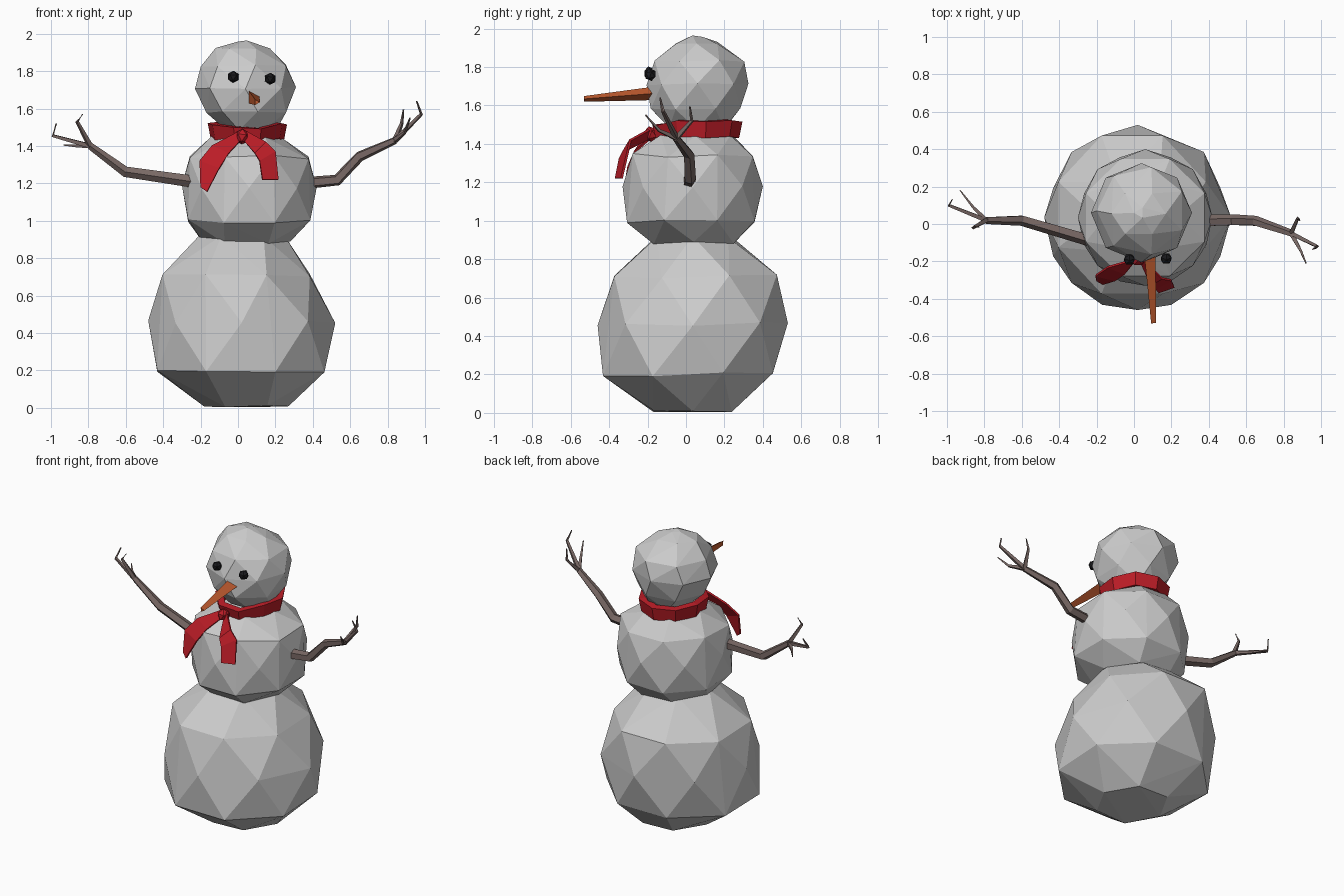
import bpy, bmesh, random
from math import cos, sin, pi
from mathutils import Vector, Euler

if "Cube" in bpy.data.objects:
    bpy.data.objects.remove(bpy.data.objects["Cube"])

random.seed(4)


def paint(name, rgb):
    m = bpy.data.materials.new(name)
    m.diffuse_color = (*rgb, 1)
    m.use_nodes = True
    m.node_tree.nodes["Principled BSDF"].inputs["Base Color"].default_value = m.diffuse_color
    return m


RED = paint("red cloth", (0.50, 0.012, 0.02))
BARK = paint("bark", (0.19, 0.14, 0.13))
ORANGE = paint("carrot", (0.55, 0.11, 0.03))
BLACK = paint("coal", (0.01, 0.01, 0.012))


def finish(name, bm, mat=None):
    bmesh.ops.recalc_face_normals(bm, faces=bm.faces)
    me = bpy.data.meshes.new(name)
    bm.to_mesh(me)
    bm.free()
    ob = bpy.data.objects.new(name, me)
    bpy.context.collection.objects.link(ob)
    if mat:
        me.materials.append(mat)
    return ob


def snowball(name, rings, jitter=0.012):
    """Faceted ball: hull around uneven rings (z, x min, x max, y min, y max, sides)."""
    bm = bmesh.new()
    for i, (z, x0, x1, y0, y1, n) in enumerate(rings):
        grow = 1.0 if i % 2 == 0 else 1.04
        for k in range(n):
            a = 2 * pi * (k + 0.5 * (i % 2)) / n
            bm.verts.new(((x0 + x1) / 2 + grow * (x1 - x0) / 2 * cos(a),
                          (y0 + y1) / 2 + grow * (y1 - y0) / 2 * sin(a),
                          max(0, z + random.uniform(-jitter, jitter))))
    out = bmesh.ops.convex_hull(bm, input=bm.verts)
    bmesh.ops.delete(bm, geom=[v for v in out["geom_interior"] if isinstance(v, bmesh.types.BMVert)],
                     context="VERTS")
    return finish(name, bm)


def lump(name, centre, r, mat):
    """Small rough lump."""
    bm = bmesh.new()
    bmesh.ops.create_icosphere(bm, subdivisions=1, radius=r)
    bmesh.ops.rotate(bm, verts=bm.verts, matrix=Euler((0.2, 0, 0.3)).to_matrix())
    bmesh.ops.translate(bm, verts=bm.verts, vec=centre)
    finish(name, bm, mat)


def tube(bm, pts, radii, sides=4):
    """Tapered stick through a list of points."""
    pts = [Vector(p) for p in pts]
    rings = []
    for i, p in enumerate(pts):
        d = (pts[min(i + 1, len(pts) - 1)] - pts[max(i - 1, 0)]).normalized()
        u = d.cross(Vector((0, 0, 1)))
        u = u.normalized() if u.length > 0.05 else Vector((1, 0, 0))
        w = u.cross(d).normalized()
        rings.append([bm.verts.new(p + radii[i] * (
            u * cos(2 * pi * (k + 0.5) / sides) + w * sin(2 * pi * (k + 0.5) / sides)))
            for k in range(sides)])
    for a, b in zip(rings, rings[1:]):
        for k in range(sides):
            n = (k + 1) % sides
            bm.faces.new((a[k], a[n], b[n], b[k]))
    bm.faces.new(rings[0])
    bm.faces.new(rings[-1])


def arm(name, limb, radii, fingers):
    bm = bmesh.new()
    tube(bm, limb, radii, 5)
    for f in fingers:
        tube(bm, [limb[-1]] + f, [0.017, 0.010, 0.004], 4)
    finish(name, bm, BARK)


# Three snowballs
snowball("bottom_snowball", [
    (0.015, -0.18, 0.27, -0.20, 0.27, 6), (0.20, -0.45, 0.48, -0.45, 0.47, 8),
    (0.46, -0.48, 0.52, -0.46, 0.53, 8), (0.71, -0.42, 0.40, -0.39, 0.49, 8),
    (0.92, -0.20, 0.25, -0.18, 0.25, 6)])
snowball("middle_snowball", [
    (0.88, -0.19, 0.28, -0.20, 0.28, 6), (1.0, -0.28, 0.40, -0.32, 0.37, 8),
    (1.18, -0.30, 0.42, -0.33, 0.40, 8), (1.34, -0.27, 0.39, -0.29, 0.36, 8),
    (1.45, -0.14, 0.24, -0.16, 0.26, 6)])
snowball("head", [
    (1.48, -0.06, 0.20, -0.11, 0.22, 6), (1.58, -0.16, 0.27, -0.18, 0.28, 7),
    (1.71, -0.23, 0.31, -0.205, 0.325, 8), (1.83, -0.19, 0.27, -0.16, 0.30, 7),
    (1.925, -0.12, 0.17, -0.07, 0.18, 6), (1.962, 0.0, 0.06, 0.03, 0.09, 3)], 0.006)

# Coal eyes
for side, c in (("left", (-0.025, -0.19, 1.77)), ("right", (0.172, -0.185, 1.76))):
    lump(side + "_eye", c, 0.033, BLACK)

# Carrot nose
bm = bmesh.new()
tube(bm, [(0.075, -0.12, 1.667), (0.078, -0.20, 1.66), (0.10, -0.53, 1.634)],
     [0.042, 0.038, 0.017], 3)
finish("carrot_nose", bm, ORANGE)

# Stick arms with finger twigs
arm("right_arm", [(0.34, 0.015, 1.2), (0.53, 0.02, 1.218), (0.65, 0.015, 1.345), (0.84, -0.05, 1.43)],
    [0.034, 0.032, 0.029, 0.02],
    [[(0.98, -0.12, 1.57), (0.955, -0.135, 1.64)],
     [(0.89, -0.14, 1.47), (0.92, -0.21, 1.55)],
     [(0.875, 0.03, 1.52), (0.885, 0.02, 1.595)]])
arm("left_arm", [(-0.24, -0.085, 1.21), (-0.6, 0.02, 1.262), (-0.79, 0.02, 1.40)],
    [0.034, 0.03, 0.02],
    [[(-0.99, 0.10, 1.455), (-0.972, 0.13, 1.52)],
     [(-0.86, 0.09, 1.40), (-0.93, 0.18, 1.405)],
     [(-0.86, -0.02, 1.53), (-0.83, -0.015, 1.57)]])

# Scarf band around the neck, dipping at the front
bm = bmesh.new()
N = 9
loops = []
for r, z in ((0.205, 1.435), (0.222, 1.515), (0.175, 1.52), (0.165, 1.44)):
    ring = []
    for k in range(N):
        a = 2 * pi * k / N
        front = max(0, -cos(a)) ** 4
        dip = 0.03 * front if z > 1.5 else 0.005
        ring.append(bm.verts.new((0.05 + r * 0.97 * sin(a),
                                  0.065 + r * 1.03 * cos(a) - 0.03 * front,
                                  z - dip + 0.008 * (k % 2))))
    loops.append(ring)
for j in range(4):
    a, b = loops[j], loops[(j + 1) % 4]
    for k in range(N):
        n = (k + 1) % N
        bm.faces.new((a[k], a[n], b[n], b[k]))
finish("scarf_band", bm, RED)


def strip(name, left, right, thick=0.012):
    """Cloth ribbon between two edge paths."""
    bm = bmesh.new()
    a = [bm.verts.new(p) for p in left]
    b = [bm.verts.new(p) for p in right]
    for i in range(len(a) - 1):
        bm.faces.new((a[i], a[i + 1], b[i + 1], b[i]))
    ob = finish(name, bm, RED)
    mod = ob.modifiers.new("thickness", "SOLIDIFY")
    mod.thickness = thick
    mod.offset = 0


# Scarf tails and knot
strip("left_scarf_tail",
      [(0.0, -0.19, 1.475), (-0.14, -0.23, 1.40), (-0.205, -0.275, 1.32), (-0.20, -0.30, 1.18)],
      [(0.01, -0.19, 1.425), (-0.05, -0.265, 1.36), (-0.10, -0.30, 1.28), (-0.165, -0.32, 1.155)])
strip("right_scarf_tail",
      [(0.03, -0.19, 1.43), (0.09, -0.325, 1.36), (0.115, -0.345, 1.32), (0.13, -0.365, 1.22)],
      [(0.05, -0.19, 1.475), (0.15, -0.29, 1.42), (0.20, -0.30, 1.37), (0.215, -0.335, 1.22)])
lump("scarf_knot", (0.022, -0.185, 1.45), 0.042, RED)
